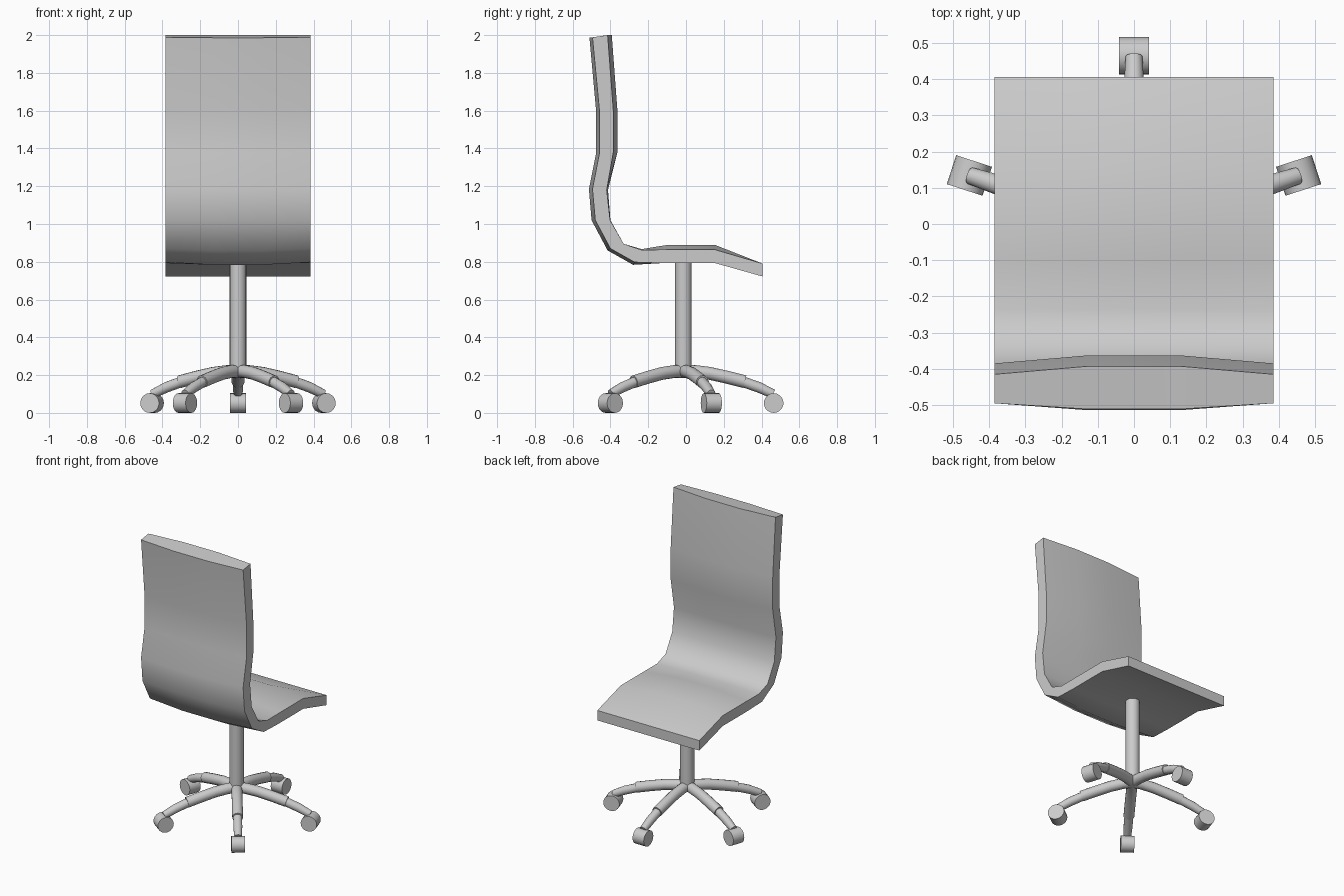
import bpy, bmesh, math
from mathutils import Vector

if "Cube" in bpy.data.objects:
    bpy.data.objects.remove(bpy.data.objects["Cube"])


def finish(bm, name, angle=35):
    bmesh.ops.recalc_face_normals(bm, faces=bm.faces)
    me = bpy.data.meshes.new(name)
    bm.to_mesh(me)
    bm.free()
    ob = bpy.data.objects.new(name, me)
    bpy.context.collection.objects.link(ob)
    bpy.ops.object.select_all(action='DESELECT')
    ob.select_set(True)
    bpy.context.view_layer.objects.active = ob
    bpy.ops.object.shade_smooth_by_angle(angle=math.radians(angle))
    return ob


CY = -0.0137          # y of the star base centre


def polar(a, r, t, z):
    """Point at radius r, sideways offset t, on the arm with angle a."""
    return Vector((r * math.cos(a) - t * math.sin(a),
                   CY + r * math.sin(a) + t * math.cos(a), z))


def tube(name, a, path, n=14):
    """Round tube along (r, z, radius) points in the arm's vertical plane."""
    bm = bmesh.new()
    rings = []
    for i, (r, z, rad) in enumerate(path):
        p, q = path[max(i - 1, 0)], path[min(i + 1, len(path) - 1)]
        d = Vector((q[0] - p[0], q[1] - p[1])).normalized()
        ring = []
        for k in range(n):
            c = rad * math.cos(k * math.tau / n)
            s = rad * math.sin(k * math.tau / n)
            ring.append(bm.verts.new(polar(a, r - d.y * c, s, z + d.x * c)))
        rings.append(ring)
    for u, v in zip(rings, rings[1:]):
        for k in range(n):
            m = (k + 1) % n
            bm.faces.new((u[k], u[m], v[m], v[k]))
    bm.faces.new(rings[0])
    bm.faces.new(rings[-1])
    return finish(bm, name)


# Seat shell: upper and lower side profiles (y, z) at the rim and in the middle
top_mid = [(-.393, 2), (-.363, 1.6), (-.363, 1.38), (-.413, 1.18), (-.40, 1.02),
           (-.33, .895), (-.235, .867), (-.10, .889), (.154, .889), (.406, .79)]
top_rim = [(-.415, 2), (-.385, 1.6), (-.385, 1.38), (-.42, 1.18), (-.402, 1.02),
           (-.33, .895), (-.237, .863), (-.10, .864), (.154, .864), (.406, .79)]
low_mid = [(-.511, 1.986), (-.476, 1.6), (-.476, 1.375), (-.514, 1.185), (-.50, 1.02),
           (-.415, .86), (-.28, .784), (-.127, .793), (.154, .793), (.406, .722)]
low_rim = [(-.495, 1.988), (-.458, 1.6), (-.458, 1.375), (-.495, 1.185), (-.48, 1.02),
           (-.40, .87), (-.272, .798), (-.127, .793), (.154, .793), (.406, .722)]
bm = bmesh.new()
cols = []
for x, up, low in ((-.385, top_rim, low_rim), (-.13, top_mid, low_mid),
                   (.13, top_mid, low_mid), (.385, top_rim, low_rim)):
    cols.append([bm.verts.new((x, y, z)) for y, z in up + low[::-1]])
N = len(cols[0])
for u, v in zip(cols, cols[1:]):
    for i in range(N):
        j = (i + 1) % N
        bm.faces.new((u[i], u[j], v[j], v[i]))
for c in (cols[0], cols[-1]):
    for i in range(N // 2 - 1):
        bm.faces.new((c[i], c[i + 1], c[N - 2 - i], c[N - 1 - i]))
finish(bm, "seat_shell", 50)

# Gas lift column
bpy.ops.mesh.primitive_cylinder_add(vertices=20, radius=.044, depth=.60,
                                    location=(0, CY, .505))
bpy.context.object.name = "column"
bpy.ops.object.shade_smooth_by_angle(angle=math.radians(35))

# Five arms with thinner ends and casters
for i in range(5):
    a = math.radians(90 + 72 * i)
    tube(f"arm_{i}", a, [(0, .22, .034), (.06, .219, .034), (.14, .209, .034),
                         (.23, .189, .034), (.325, .165, .034)])
    tube(f"arm_end_{i}", a, [(.30, .170, .028), (.40, .135, .028), (.475, .100, .024)])
    bpy.ops.mesh.primitive_cylinder_add(vertices=20, radius=.052, depth=.084,
                                        location=polar(a, .478, 0, .052),
                                        rotation=(math.pi / 2, 0, a))
    bpy.context.object.name = f"caster_{i}"
    bpy.ops.object.shade_smooth_by_angle(angle=math.radians(35))
